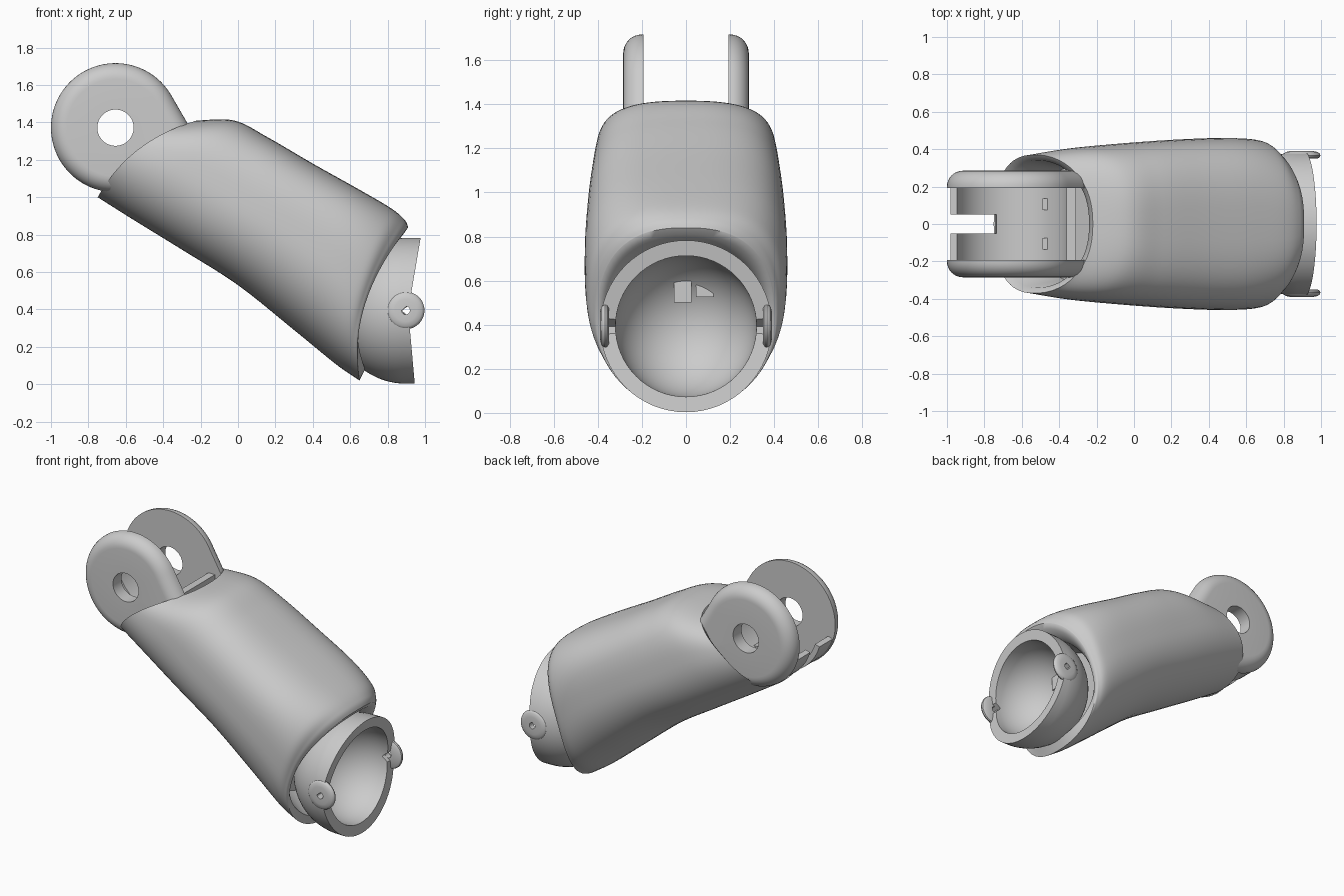
import bpy, bmesh, math
from math import sin, cos, pi, radians
from mathutils import Vector

cube = bpy.data.objects.get("Cube")
if cube:
    bpy.data.objects.remove(cube, do_unlink=True)

GREY = (0.6, 0.6, 0.6, 1.0)
mat = bpy.data.materials.new("plain grey")
mat.use_nodes = True
mat.diffuse_color = GREY
mat.node_tree.nodes["Principled BSDF"].inputs["Base Color"].default_value = GREY


def finish(name, bm, angle=35):
    bmesh.ops.recalc_face_normals(bm, faces=bm.faces)
    mesh = bpy.data.meshes.new(name)
    bm.to_mesh(mesh)
    bm.free()
    mesh.materials.append(mat)
    obj = bpy.data.objects.new(name, mesh)
    bpy.context.collection.objects.link(obj)
    bpy.ops.object.select_all(action='DESELECT')
    obj.select_set(True)
    bpy.context.view_layer.objects.active = obj
    bpy.ops.object.shade_smooth_by_angle(angle=radians(angle))
    return obj


def loft(name, rings, loop=False, angle=35):
    """Skin a list of point rings; cap the ends unless the rings loop."""
    bm = bmesh.new()
    vs = [[bm.verts.new(p) for p in ring] for ring in rings]
    n = len(vs[0])
    pairs = list(zip(vs, vs[1:])) + ([(vs[-1], vs[0])] if loop else [])
    for a, b in pairs:
        for i in range(n):
            j = (i + 1) % n
            bm.faces.new((a[i], a[j], b[j], b[i]))
    if not loop:
        bm.faces.new(vs[0])
        bm.faces.new(vs[-1])
    return finish(name, bm, angle)


def box(name, lo, hi):
    xs, ys, zs = zip(lo, hi)
    corners = ((0, 0), (1, 0), (1, 1), (0, 1))
    return loft(name, [[(xs[i], ys[j], z) for i, j in corners] for z in zs])


# Shell: stations of top x, z, bottom x, z, bow x, z, half width, roundness
outer = [
    (-.22, 1.41, -.75, 1.00, -.05, .05, .37, 2.3),
    (-.02, 1.41, -.56, 0.88, -.03, .03, .405, 2.7),
    (0.16, 1.32, -.30, 0.72, 0, 0, .43, 3),
    (0.40, 1.18, 0.00, 0.53, 0, 0, .45, 3),
    (0.65, 1.04, 0.30, 0.29, 0, 0, .46, 3),
    (0.82, 0.94, 0.52, 0.11, -.04, 0, .45, 2.8),
    (0.89, 0.88, 0.62, 0.04, -.08, 0, .42, 2.6),
    (0.91, 0.84, 0.65, 0.02, -.10, 0, .40, 2.5),
]
pocket = [(-.18, 1.2, -.50, .93, 0, 0, .30, 2.3),
          (-.24, 1.37, -.70, 1.0, -.05, .05, .34, 2.3)]
recess = [(.89, .81, .66, .04, -.10, 0, .38, 2.4),
          (.82, .76, .68, .08, -.10, 0, .36, 2.2),
          (.60, .75, .50, .20, -.10, 0, .30, 2.2)]


def smooth_stations(st, steps=8):
    out = []
    for k in range(len(st) - 1):
        p = [st[max(0, min(len(st) - 1, k + d))] for d in (-1, 0, 1, 2)]
        for s in range(steps):
            t = s / steps
            out.append([b + .5 * t * (c - a + t * (2*a - 5*b + 4*c - d + t * (3*(b - c) + d - a)))
                        for a, b, c, d in zip(*p)])
    return out + [st[-1]]


def section(st, count=72):
    tx, tz, bx, bz, ox, oz, w, n_top = st
    ring = []
    for k in range(count):
        a = 2 * pi * k / count
        c, s = cos(a), sin(a)
        e = 2 / (n_top if s > 0 else 2.2)
        y = w * math.copysign(abs(c) ** e, c)
        u = (1 - math.copysign(abs(s) ** e, s)) / 2
        bow = 4 * u * (1 - u)
        ring.append((tx + (bx - tx) * u + ox * bow, y, tz + (bz - tz) * u + oz * bow))
    return ring


loft("shell", [section(s) for s in pocket + smooth_stations(outer) + recess], angle=50)

# Hinge plates: round discs with a tab running into the shell
PX, PZ, R = -.655, 1.372, .345


def lug_radius(a, r):
    d = math.degrees(a)
    if 30 < d < 270:
        return r
    near = [d - 30, d - 270] if d > 180 else [d - 30, d + 90]
    away = min(abs(near[0]), abs(near[0] - 360)), abs(near[1])
    return min(.5, r / max(.1, cos(radians(min(away)))))


def ring_xz(cx, cz, y, radius, count=96):
    angles = [2 * pi * k / count for k in range(count)]
    return [(cx + radius(a) * cos(a), y, cz + radius(a) * sin(a)) for a in angles]


FILLET = .085
for side, label in ((1, "left"), (-1, "right")):
    rings = [ring_xz(PX, PZ, side * .193, lambda a: .097)]
    rings.append(ring_xz(PX, PZ, side * .193, lambda a: lug_radius(a, R)))
    for k in range(9):
        t = pi / 2 * k / 8
        r = R - FILLET * (1 - cos(t))
        rings.append(ring_xz(PX, PZ, side * (.2 + FILLET * sin(t)), lambda a: lug_radius(a, r)))
    rings.append(ring_xz(PX, PZ, side * .285, lambda a: .097))
    loft(label + "_hinge_plate", rings, loop=True)


# Curved walls between the hinge plates
def arc_wall(name, y0, y1, start, end=355, steps=32):
    rings = []
    for k in range(steps + 1):
        a = radians(start + (end - start) * k / steps)
        rings.append([(PX + r * cos(a), y, PZ + r * sin(a))
                      for r, y in ((.305, y0), (R - .005, y0), (R - .005, y1), (.305, y1))])
    loft(name, rings)


arc_wall("left_hinge_wall", .05, .195, 197)
arc_wall("right_hinge_wall", -.195, -.05, 197)
arc_wall("middle_hinge_wall", -.05, .05, 255)
box("hinge_block", (-.36, -.195, 1.0), (-.31, .195, 1.37))
for y in (.105, -.105):
    box("hinge_stop", (-.49, y - .03, 1.08), (-.45, y + .03, 1.135))

# Socket: hollow ball cup with a shallow V rim
CX, CZ, R_OUT, R_IN = .90, .393, .39, .32


def socket_ring(r, x=None, count=64):
    ring = []
    for k in range(count):
        a = 2 * pi * k / count
        y, z = r * cos(a), r * sin(a)
        px = x
        if x is None:
            px = .91 + (.17 if z > 0 else .09) * abs(z)
            if abs(z) < .01:
                px = .865
        ring.append((px, y, CZ + z))
    return ring


tilts = [radians(4 + 82 * k / 20) for k in range(21)]
cup = [socket_ring(R_OUT * sin(t), CX - R_OUT * cos(t)) for t in tilts]
cup += [socket_ring(R_OUT), socket_ring(R_IN)]
cup += [socket_ring(R_IN * sin(t), CX - R_IN * cos(t)) for t in reversed(tilts)]
loft("socket_cup", cup)

# Small pads on the inner back of the socket
box("socket_pad_large", (.60, -.055, .50), (.655, .025, .63))
box("socket_pad_small", (.60, .045, .525), (.645, .125, .595))

# Pivot ears with a through hole
for side, label in ((1, "left"), (-1, "right")):
    profile = [(.022, .35), (.085, .35), (.097, .358), (.1, .367),
               (.096, .377), (.085, .385), (.06, .39), (.022, .39)]
    loft(label + "_pivot_ear",
         [ring_xz(.897, .395, side * y, lambda a: r, 48) for r, y in profile], loop=True)
